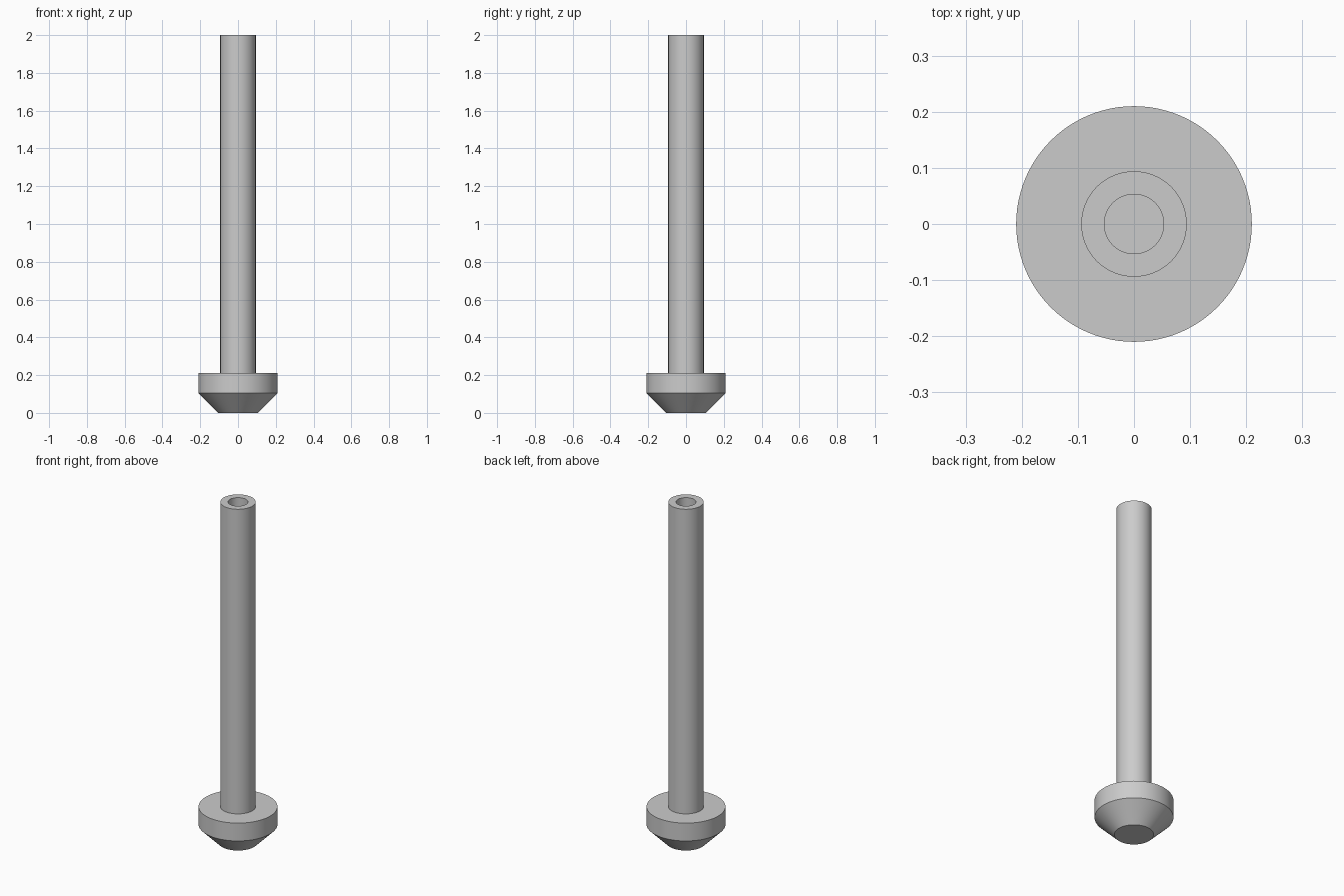
import bpy
import bmesh
import math

cube = bpy.data.objects.get("Cube")
if cube:
    bpy.data.objects.remove(cube)

SEGMENTS = 96
BASE_RADIUS, FOOT_RADIUS = 0.21, 0.105
RIM_Z, BASE_TOP, TOP = 0.105, 0.21, 2.0
TUBE_RADIUS, BORE_RADIUS = 0.094, 0.053

grey = bpy.data.materials.new("plain grey")
grey.use_nodes = True
colour = (0.6, 0.6, 0.6, 1)
grey.diffuse_color = colour
grey.node_tree.nodes["Principled BSDF"].inputs["Base Color"].default_value = colour


def lathe(name, profile):
    """Revolve (radius, height) points about z; a radius of 0 closes the end."""
    bm = bmesh.new()
    rings = []
    for r, z in profile:
        if r == 0:
            rings.append([bm.verts.new((0, 0, z))] * SEGMENTS)
        else:
            angles = [math.tau * i / SEGMENTS for i in range(SEGMENTS)]
            rings.append([bm.verts.new((r * math.cos(a), r * math.sin(a), z)) for a in angles])
    for low, high in zip(rings, rings[1:]):
        for i in range(SEGMENTS):
            j = (i + 1) % SEGMENTS
            corners = dict.fromkeys((low[i], low[j], high[j], high[i]))
            bm.faces.new(list(corners))
    mesh = bpy.data.meshes.new(name)
    bm.to_mesh(mesh)
    bm.free()
    mesh.materials.append(grey)
    obj = bpy.data.objects.new(name, mesh)
    bpy.context.collection.objects.link(obj)
    bpy.ops.object.select_all(action="DESELECT")
    obj.select_set(True)
    bpy.context.view_layer.objects.active = obj
    bpy.ops.object.shade_smooth_by_angle(angle=math.radians(30))
    return obj


# Solid base: tapered foot below a straight rim
lathe("base", [(0, 0), (FOOT_RADIUS, 0), (BASE_RADIUS, RIM_Z),
               (BASE_RADIUS, BASE_TOP), (0, BASE_TOP)])

# Hollow tube standing on the base
lathe("tube", [(TUBE_RADIUS, BASE_TOP), (TUBE_RADIUS, TOP),
               (BORE_RADIUS, TOP), (BORE_RADIUS, BASE_TOP)])
